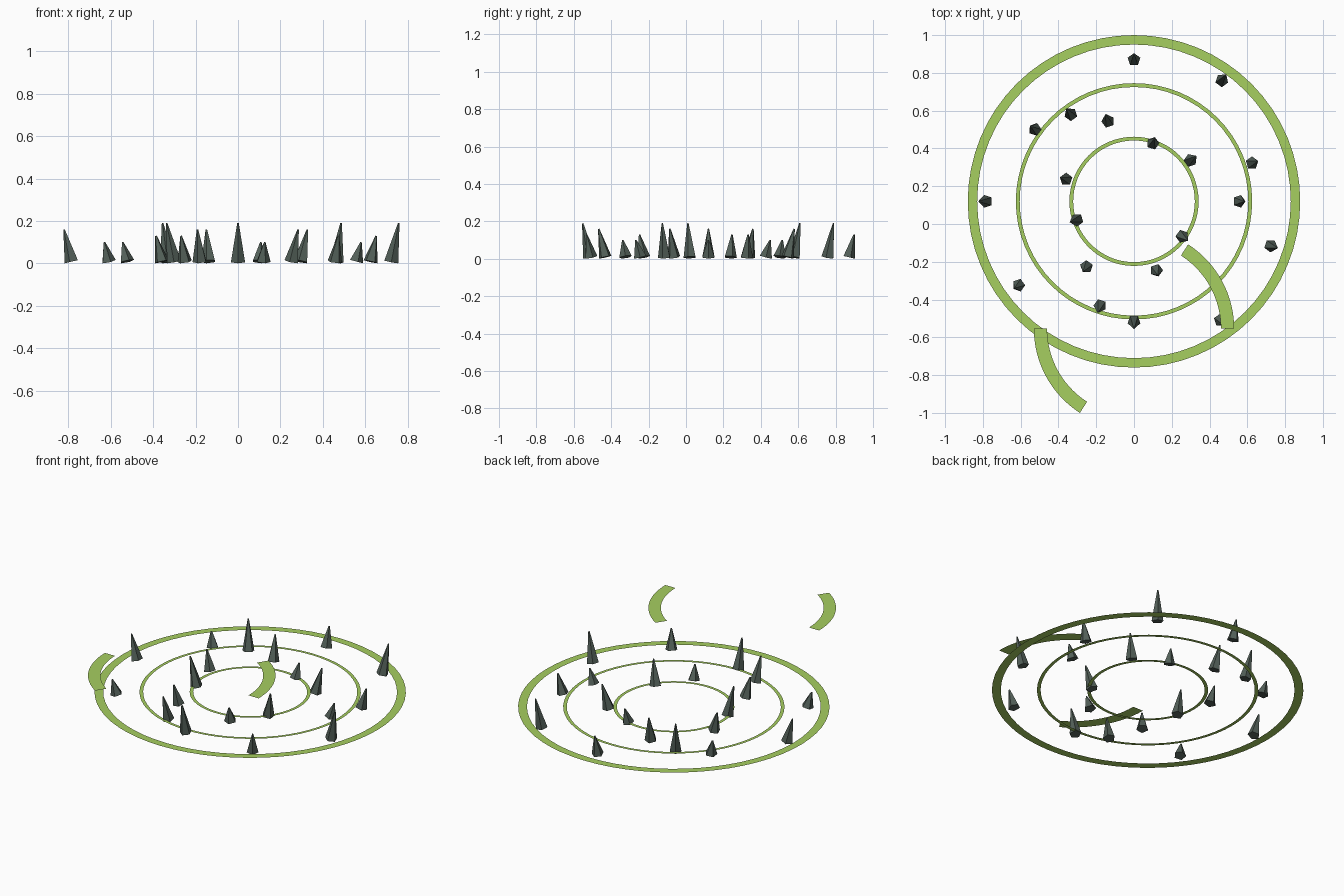
import bpy
import bmesh
from math import sin, cos, pi, radians
from mathutils import Matrix, Vector

if "Cube" in bpy.data.objects:
    bpy.data.objects.remove(bpy.data.objects["Cube"])

CENTRE_Y = 0.12


def material(name, rgb):
    m = bpy.data.materials.new(name)
    m.diffuse_color = (*rgb, 1.0)
    m.use_nodes = True
    m.node_tree.nodes["Principled BSDF"].inputs["Base Color"].default_value = m.diffuse_color
    return m


GREEN = material("leaf green", (0.38, 0.62, 0.117))
STONE = material("dark stone", (0.085, 0.115, 0.098))


def add_object(name, bm, mat):
    mesh = bpy.data.meshes.new(name)
    bm.to_mesh(mesh)
    bm.free()
    mesh.materials.append(mat)
    bpy.context.collection.objects.link(bpy.data.objects.new(name, mesh))


def flat_band(name, centre, inner, outer, start, sweep, steps):
    """Flat strip between two radii, facing up."""
    bm = bmesh.new()
    c = Vector(centre)
    full = sweep >= 2 * pi - 1e-6
    pairs = []
    for i in range(steps if full else steps + 1):
        a = start + sweep * i / steps
        d = Vector((cos(a), sin(a), 0))
        pairs.append((bm.verts.new(c + d * inner), bm.verts.new(c + d * outer)))
    for i in range(steps):
        p, q = pairs[i], pairs[(i + 1) % len(pairs)]
        bm.faces.new((p[0], p[1], q[1], q[0]))
    add_object(name, bm, GREEN)


def spike(name, angle, radius, top, tilt):
    """Five-sided spike leaning away from the ring centre."""
    base = 0.0352 * sin(tilt) + 0.0005
    bm = bmesh.new()
    length = (top - base) / cos(tilt)
    loops = [[bm.verts.new((r * cos(2 * pi * k / 5), r * sin(2 * pi * k / 5), z))
              for k in range(5)] for r, z in ((0.0352, 0), (0.004, length))]
    low, high = loops
    bm.faces.new(low[::-1])
    bm.faces.new(high)
    for k in range(5):
        n = (k + 1) % 5
        bm.faces.new((low[k], low[n], high[n], high[k]))
    place = (Matrix.Translation((0, CENTRE_Y, 0)) @ Matrix.Rotation(angle, 4, 'Z')
             @ Matrix.Translation((radius, 0, base)) @ Matrix.Rotation(tilt, 4, 'Y'))
    bm.transform(place)
    add_object(name, bm, STONE)


# Three concentric ground rings, just above the spike feet
for name, inner, outer in (("outer_ring", 0.830, 0.880),
                           ("middle_ring", 0.605, 0.6255),
                           ("inner_ring", 0.322, 0.342)):
    flat_band(name, (0, CENTRE_Y, 0.015), inner, outer, 0, 2 * pi, 64)

# Two floating arcs, opposite each other
for name, start in (("right_arc", 0), ("left_arc", pi)):
    flat_band(name, (0, -0.554, 0.375), 0.46, 0.53, start, 1.0, 24)

# Twenty spikes, every 18 degrees, heights repeating in fours
DISTANCES = (0.556, 0.657, 0.368, 0.790, 0.323, 0.750, 0.445, 0.568, 0.648, 0.378,
             0.783, 0.317, 0.755, 0.428, 0.580, 0.635, 0.384, 0.777, 0.314, 0.760)
HEIGHTS = (0.10, 0.13, 0.16, 0.19)
TILTS = (0.26, 0.23, 0.24, 0.20)
for i, dist in enumerate(DISTANCES):
    spike(f"spike_{i + 1:02d}", radians(18 * i), dist, HEIGHTS[i % 4], TILTS[i % 4])
